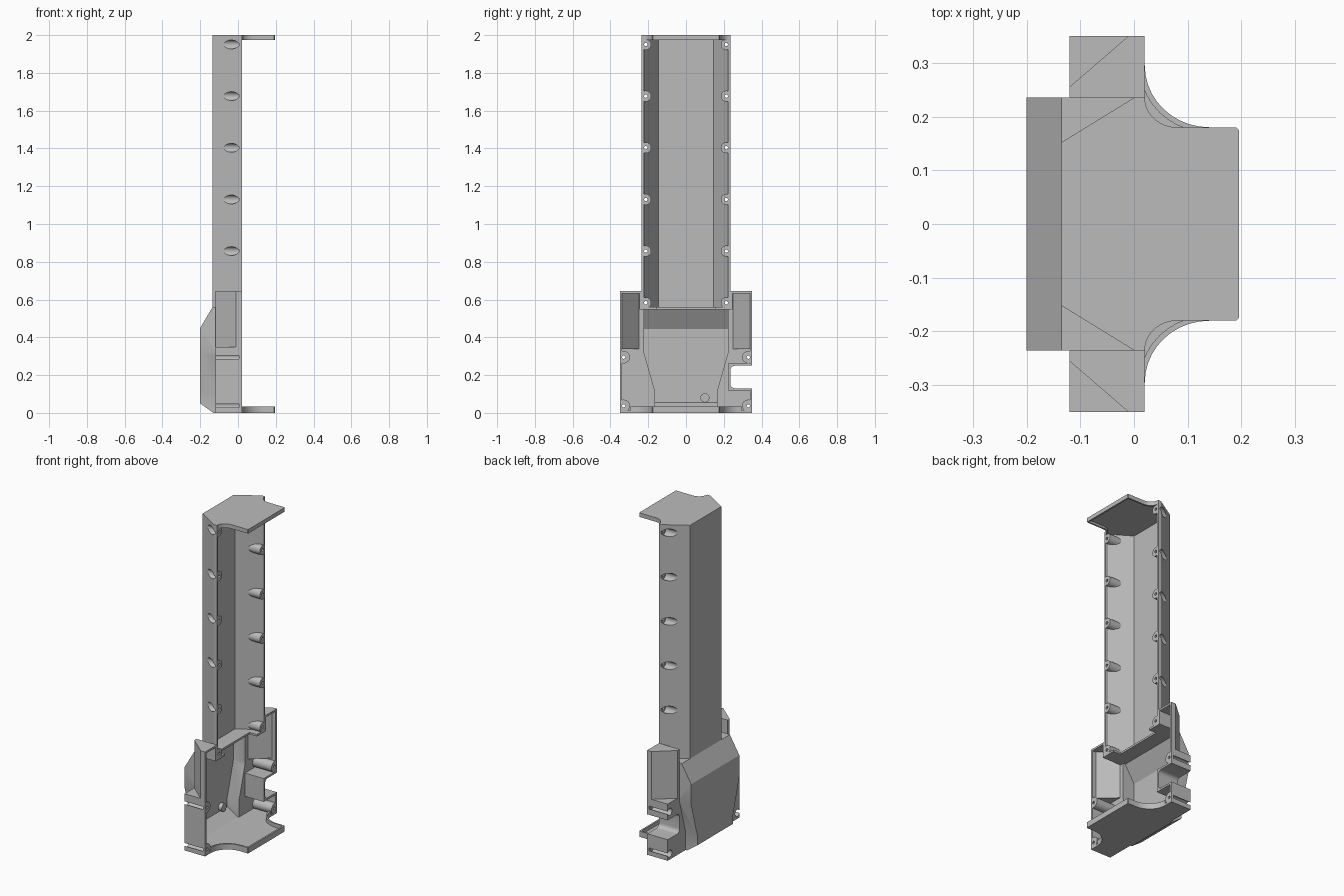
import bpy, bmesh, math
from mathutils import Vector

cube = bpy.data.objects.get("Cube")
if cube:
    bpy.data.objects.remove(cube, do_unlink=True)

T = 0.012  # wall thickness

grey = bpy.data.materials.new("plain grey")
grey.use_nodes = True
grey.diffuse_color = (0.5, 0.5, 0.5, 1)
grey.node_tree.nodes["Principled BSDF"].inputs["Base Color"].default_value = (0.5, 0.5, 0.5, 1)


def prism(name, pts, axis, lo, hi):
    """Extrude a 2D outline along an axis; points are the other two coordinates in order."""
    place = {"x": lambda a, b, h: (h, a, b),
             "y": lambda a, b, h: (a, h, b),
             "z": lambda a, b, h: (a, b, h)}[axis]
    bm = bmesh.new()
    face = bm.faces.new([bm.verts.new(place(a, b, lo)) for a, b in pts])
    moved = bmesh.ops.extrude_face_region(bm, geom=[face])["geom"]
    shift = Vector(place(0, 0, hi - lo))
    bmesh.ops.translate(bm, verts=[g for g in moved if isinstance(g, bmesh.types.BMVert)], vec=shift)
    bmesh.ops.recalc_face_normals(bm, faces=bm.faces)
    mesh = bpy.data.meshes.new(name)
    bm.to_mesh(mesh)
    bm.free()
    mesh.materials.append(grey)
    obj = bpy.data.objects.new(name, mesh)
    bpy.context.collection.objects.link(obj)
    return obj


def box(name, x, y, z):
    return prism(name, [(x[0], y[0]), (x[1], y[0]), (x[1], y[1]), (x[0], y[1])], "z", *z)


def rod(name, y, z, r, x0, x1, n=20):
    ring = [(y + r * math.cos(2 * math.pi * (i + .5) / n),
             z + r * math.sin(2 * math.pi * (i + .5) / n)) for i in range(n)]
    return prism(name, ring, "x", x0, x1)


def both(pts):
    """Mirror a half outline across y = 0."""
    return pts + [(x, -y) for x, y in reversed(pts)]


def combine(target, parts, op):
    """Apply booleans and remove the helper parts."""
    for p in parts:
        m = target.modifiers.new("bool", "BOOLEAN")
        m.operation, m.solver, m.object = op, "EXACT", p
        p.hide_render = True
    graph = bpy.context.evaluated_depsgraph_get()
    graph.update()
    mesh = bpy.data.meshes.new_from_object(target.evaluated_get(graph))
    target.modifiers.clear()
    target.data = mesh
    for p in parts:
        bpy.data.objects.remove(p, do_unlink=True)
    return target


def bulge(name, t):
    """Rear bulge, inset by t: tapered from behind, chamfered from the side."""
    half = [(.235 - t, .56 - t), (.235 - t, .32), (.175 - t, .11), (.175 - t, t)]
    outline = half + [(-y, z) for y, z in reversed(half)]
    body = prism(name, outline, "x", -.25, -.06)
    side = [(-.06, t), (-.13 + t, t), (-.2 + t, .05 + t / 2), (-.2 + t, .45 - t / 2),
            (-.135 + t, .56 - t), (-.06, .56 - t)]
    return combine(body, [prism("side", side, "y", -.5, .5)], "INTERSECT")


def ear(pts, s, z0, z1):
    return prism("ear", [(x, s * y) for x, y in pts], "z", z0, z1)


# Outer form: tall channel, wide lower box, chamfered shoulders, ears and bulge
shell = prism("cover_shell", both([(.02, .235), (0, .235), (-.135, .152)]), "z", .5, 2)
shoulder = [(.02, .35), (-.01, .35), (-.12, .255)]
outer = [box("lower", (-.12, .02), (-.35, .35), (0, .35)),
         prism("shoulder", both(shoulder), "z", .3, .56), bulge("bulge", 0)]
outer += [ear(shoulder + [(-.12, .235), (.02, .235)], s, .5, .645) for s in (1, -1)]
combine(shell, outer, "UNION")

# Inner cavity, open at the front edge of the walls
inner_edge = [(.1, .338), (-.0055, .338), (-.108, .2495)]
cavity = prism("cavity", both([(.1, .223), (.0034, .223), (-.123, .1453)]), "z", .56, 2 - T)
inner = [box("lower_in", (-.108, .1), (-.338, .338), (T, .338)),
         prism("shoulder_in", both(inner_edge), "z", .3, .548),
         bulge("bulge_in", T),
         box("divider_recess", (-.03, .1), (-.155, .155), (.53, .58))]
inner += [ear(inner_edge + [(-.108, .247), (.1, .247)], s, .53, .633) for s in (1, -1)]
combine(cavity, inner, "UNION")

# Screw positions: six pairs up the channel, two pairs on the lower box
upper = [(s * .213, .583 + i * .2735) for i in range(6) for s in (1, -1)]
lower = [(s * .33, z) for z in (.295, .037) for s in (1, -1)]

# Boss walls and notch walls stay solid inside the cavity
keep = [rod("boss", y, z, .029, -.3, .02) for y, z in upper]
keep += [rod("boss", y, z, .033, -.3, .02) for y, z in lower]
keep.append(box("notch_wall", (-.3, .02), (.223, .4), (.118, .262)))
combine(cavity, keep, "DIFFERENCE")
combine(shell, [cavity], "DIFFERENCE")

# Screw pockets from behind, screw holes and the rounded side notch
cuts = [rod("pocket", y, z, .022 if abs(y) > .3 else .0235, -.3, .006) for y, z in upper[2:] + lower]
cuts += [rod("pocket", y, z, .0205, -.3, .006) for y, z in upper[:2]]
cuts += [rod("hole", y, z, .009, -.05, .1, 12) for y, z in upper + lower]
arc = [math.radians(a) for a in range(0, 91, 15)]
r = .025
notch = [(.4, .13)]
notch += [(.235 + r - r * math.sin(a), .13 + r - r * math.cos(a)) for a in arc]
notch += [(.235 + r - r * math.cos(a), .25 - r + r * math.sin(a)) for a in arc]
notch.append((.4, .25))
cuts.append(prism("notch", notch, "x", -.3, .1))
combine(shell, cuts, "DIFFERENCE")


def flange(name, size_x, size_y, z, rim):
    """End plate reaching forward, with swept corners and a raised inner rim."""
    def outline(back, t):
        cx, cy = .02 + size_x, .18 + size_y
        half = [(back, cy)]
        for i in range(11):
            a = math.radians(9 * i)
            half.append((cx - (size_x + t) * math.cos(a), cy - (size_y + t) * math.sin(a)))
        half += [(.19 - t, .18 - t), (.195 - t, .175 - t)]
        return both(half)
    plate = prism(name, outline(.0, 0), "z", *z)
    return combine(plate, [prism("inside", outline(-.05, .01), "z", *rim)], "DIFFERENCE")


top = flange("top_flange", .06, .055, (1.975, 2), (1.9, 1.988))
bottom = flange("bottom_flange", .12, .115, (0, .035), (T, .1))

# Small locating peg on the rear wall
peg = rod("locating_peg", .1, .08, .024, -.192, -.165, 24)

for obj in (shell, top, bottom, peg):
    bpy.ops.object.select_all(action="DESELECT")
    obj.select_set(True)
    bpy.context.view_layer.objects.active = obj
    bpy.ops.object.shade_smooth_by_angle(angle=math.radians(30))
